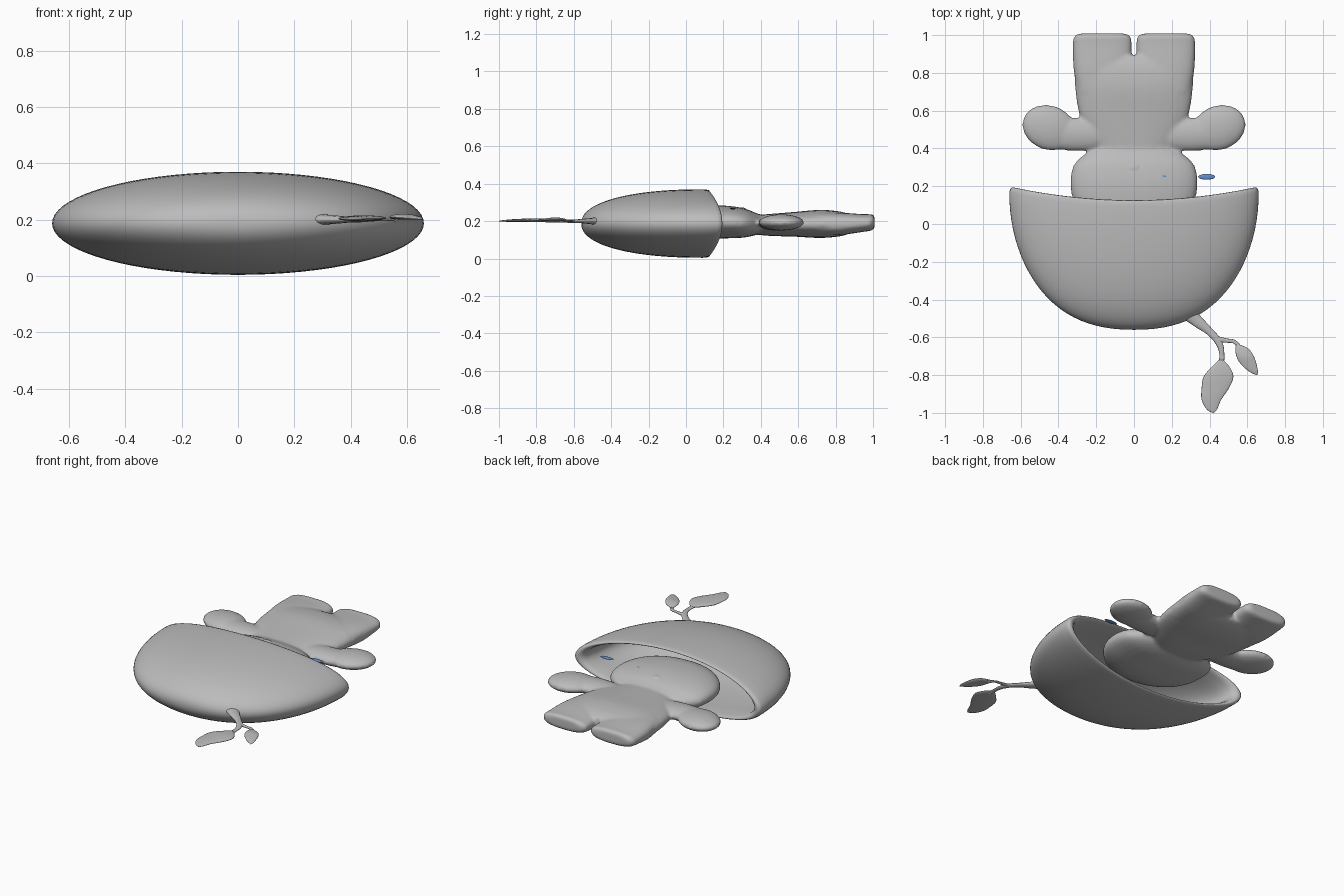
import bpy, bmesh
from math import sin, cos, pi
from mathutils import Vector

cube = bpy.data.objects.get("Cube")
if cube:
    bpy.data.objects.remove(cube)


def material(name, rgb):
    m = bpy.data.materials.new(name)
    m.use_nodes = True
    m.diffuse_color = (*rgb, 1)
    m.node_tree.nodes["Principled BSDF"].inputs["Base Color"].default_value = (*rgb, 1)
    return m


grey = material("soft grey", (0.5, 0.5, 0.5))
blue = material("eye blue", (0.12, 0.28, 0.6))


def spow(v, e):
    return abs(v) ** e * (1 if v >= 0 else -1)


def mesh_from_rings(name, rings, mat=grey):
    """Skin closed rings of points and cap both ends."""
    bm = bmesh.new()
    loops = [[bm.verts.new(p) for p in r] for r in rings]
    n = len(loops[0])
    for a, b in zip(loops, loops[1:]):
        for i in range(n):
            j = (i + 1) % n
            bm.faces.new((a[i], a[j], b[j], b[i]))
    bm.faces.new(loops[0])
    bm.faces.new(loops[-1])
    bmesh.ops.remove_doubles(bm, verts=bm.verts, dist=0.0002)
    bmesh.ops.recalc_face_normals(bm, faces=bm.faces)
    me = bpy.data.meshes.new(name)
    bm.to_mesh(me)
    bm.free()
    me.materials.append(mat)
    for p in me.polygons:
        p.use_smooth = True
    ob = bpy.data.objects.new(name, me)
    bpy.context.collection.objects.link(ob)
    return ob


def resample(keys, steps=5):
    """Catmull-Rom interpolation of the section table."""
    k = [Vector(s) for s in keys]
    k = [k[0]] + k + [k[-1]]
    out = []
    for a, b, c, d in zip(k, k[1:], k[2:], k[3:]):
        for i in range(steps):
            t = i / steps
            out.append(0.5 * (2 * b + (c - a) * t + (2 * a - 5 * b + 4 * c - d) * t * t
                              + (3 * b - a - 3 * c + d) * t ** 3))
    return out + [k[-1]]


def loft(name, keys, power=1.0, n=32):
    """Sections along y, each (y, x centre, z centre, half width, half height)."""
    rings = []
    for y, xc, zc, hx, hz in resample(keys):
        hx, hz = max(hx, 0.001), max(hz, 0.0005)
        rings.append([(xc + hx * spow(cos(2 * pi * i / n), power), y,
                       zc + hz * spow(sin(2 * pi * i / n), power)) for i in range(n)])
    return mesh_from_rings(name, rings)


def ellipsoid(name, loc, size, turn=0, mat=grey):
    bpy.ops.mesh.primitive_uv_sphere_add(segments=32, ring_count=16, location=loc,
                                         rotation=(0, 0, turn))
    ob = bpy.context.object
    ob.name = name
    ob.scale = size
    ob.data.materials.append(mat)
    bpy.ops.object.shade_smooth()
    return ob


# Hollow cap: outer shell, rounded lip, inner shell
profile = []
for i in range(25):
    a = pi / 2 * i / 24
    profile.append((spow(sin(a), 0.9), 0.09 - 0.65 * spow(cos(a), 0.9)))
profile += [(0.992, 0.11), (0.975, 0.122), (0.95, 0.126), (0.925, 0.12), (0.905, 0.1)]
for i in range(1, 21):
    a = pi / 2 * (1 - i / 20)
    profile.append((0.89 * spow(sin(a), 0.9), 0.07 - 0.54 * spow(cos(a), 0.9)))
cap_rings = []
for f, y in profile:
    ring = []
    for i in range(72):
        u = 2 * pi * i / 72
        ring.append((0.66 * f * cos(u), y + 0.08 * cos(u) ** 2 * f ** 4,
                     0.187 + 0.183 * f * sin(u)))
    cap_rings.append(ring)
mesh_from_rings("cap", cap_rings)

# Figure: overlapping soft volumes fused into one skin
parts = [
    loft("head", [(-0.08, 0, .195, 0, 0), (-0.05, 0, .195, .15, .04), (0.03, 0, .195, .26, .075),
                  (0.12, 0, .195, .32, .087), (0.22, 0, .195, .337, .087),
                  (0.31, 0, .19, .32, .078), (0.37, 0, .185, .26, .06), (0.41, 0, .185, .18, .045)],
         0.9),
    loft("torso", [(0.32, 0, .185, .19, .05), (0.4, 0, .18, .2, .055), (0.47, 0, .18, .24, .06),
                   (0.58, 0, .183, .29, .066), (0.72, 0, .185, .312, .075),
                   (0.83, 0, .185, .31, .065), (0.89, 0, .185, .27, .045)], 0.85),
]
for side, word in ((1, "left"), (-1, "right")):
    parts.append(loft(word + "_leg", [(0.7, side * .16, .185, .14, .06),
                                      (0.82, side * .167, .185, .153, .06),
                                      (0.95, side * .168, .19, .156, .047),
                                      (0.99, side * .168, .193, .15, .044),
                                      (1.008, side * .168, .195, .125, .036)], 0.75))
    parts.append(ellipsoid(word + "_arm", (side * .45, .51, .193), (.145, .118, .043), side * .35))
    parts.append(ellipsoid(word + "_arm_root", (side * .32, .475, .19), (.25, .088, .04), side * .04))
bpy.ops.object.select_all(action='DESELECT')
for p in parts:
    p.select_set(True)
body = parts[1]
bpy.context.view_layer.objects.active = body
bpy.ops.object.join()
body.name = "body"
remesh = body.modifiers.new("fuse", 'REMESH')
remesh.mode = 'VOXEL'
remesh.voxel_size = 0.01
remesh.use_smooth_shade = True
soften = body.modifiers.new("soften", 'SMOOTH')
soften.iterations = 6
for m in ("fuse", "soften"):
    bpy.ops.object.modifier_apply(modifier=m)

# Face
ellipsoid("nose", (0, .29, .26), (.045, .034, .014))
for x, word in ((.13, "right"), (.385, "left")):
    ellipsoid(word + "_eye", (x, .25, .267), (.045, .015, .005), mat=blue)

# Stem and branch
curve = bpy.data.curves.new("stem", 'CURVE')
curve.dimensions = '3D'
curve.bevel_depth = 1
curve.bevel_resolution = 4
curve.use_fill_caps = True
for path in ([(.27, -.45, .05), (.33, -.51, .032), (.4, -.57, .02), (.45, -.63, .018),
              (.465, -.69, .013), (.46, -.75, .015)],
             [(.44, -.61, .016), (.49, -.617, .011), (.535, -.626, .01), (.56, -.66, .012)]):
    sp = curve.splines.new('BEZIER')
    sp.bezier_points.add(len(path) - 1)
    for bp, (x, y, r) in zip(sp.bezier_points, path):
        bp.co = (x, y, 0)
        bp.radius = r
        bp.handle_left_type = bp.handle_right_type = 'AUTO'
curve.materials.append(grey)
stem = bpy.data.objects.new("stem", curve)
stem.location.z = 0.2
stem.scale.z = 0.5
bpy.context.collection.objects.link(stem)

# Leaves
loft("large_leaf", [(-.72, .462, .203, .012, .005), (-.76, .458, .204, .05, .009),
                    (-.81, .447, .205, .079, .01), (-.87, .43, .204, .072, .009),
                    (-.93, .41, .203, .052, .007), (-.98, .412, .201, .028, .004),
                    (-1.0, .42, .2, .004, .001)])
loft("small_leaf", [(-.638, .55, .205, .008, .004), (-.66, .571, .208, .034, .008),
                    (-.7, .588, .21, .046, .01), (-.74, .606, .208, .042, .008),
                    (-.78, .632, .205, .024, .005), (-.8, .65, .202, .003, .001)])
